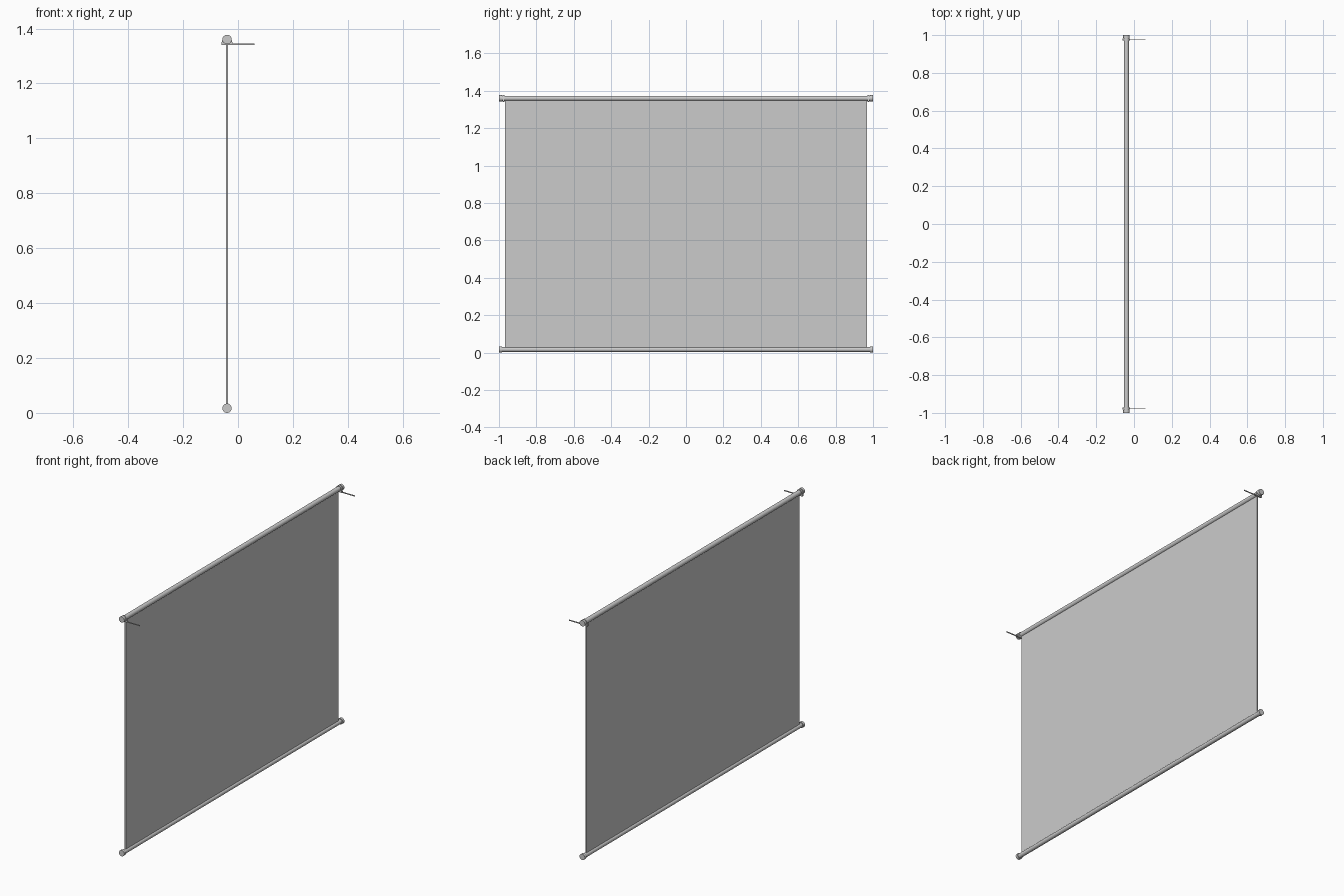
import bpy, bmesh, math
from mathutils import Matrix

if "Cube" in bpy.data.objects:
    bpy.data.objects.remove(bpy.data.objects["Cube"])

CX, TOP, BOT = -0.04, 1.36, 0.017


def finish(name, bm, smooth=False):
    bmesh.ops.recalc_face_normals(bm, faces=bm.faces)
    me = bpy.data.meshes.new(name)
    bm.to_mesh(me)
    bm.free()
    ob = bpy.data.objects.new(name, me)
    bpy.context.collection.objects.link(ob)
    if smooth:
        bpy.context.view_layer.objects.active = ob
        ob.select_set(True)
        bpy.ops.object.shade_smooth_by_angle(angle=math.radians(35))
        ob.select_set(False)
    return ob


def box(name, x0, x1, y0, y1, z0, z1):
    bm = bmesh.new()
    m = Matrix.Translation(((x0 + x1) / 2, (y0 + y1) / 2, (z0 + z1) / 2))
    m = m @ Matrix.Diagonal((x1 - x0, y1 - y0, z1 - z0, 1))
    bmesh.ops.create_cube(bm, size=1, matrix=m)
    return finish(name, bm)


def rod(name, r, y0, y1, z):
    bm = bmesh.new()
    m = Matrix.Translation((CX, (y0 + y1) / 2, z)) @ Matrix.Rotation(math.pi / 2, 4, 'X')
    bmesh.ops.create_cone(bm, cap_ends=True, segments=32, radius1=r, radius2=r,
                          depth=abs(y1 - y0), matrix=m)
    return finish(name, bm, True)


def arch_clip(name, y0, y1):
    # Arch over the tube with splayed feet
    bm = bmesh.new()
    pts = [(-0.02, -0.019), (-0.02, -0.013)]
    pts += [(-0.0165 * math.cos(a), 0.0165 * math.sin(a))
            for a in (math.pi * i / 12 for i in range(13))]
    pts += [(0.02, -0.013), (0.02, -0.019)]
    face = bm.faces.new([bm.verts.new((CX + x, y0, TOP + z)) for x, z in pts])
    ext = bmesh.ops.extrude_face_region(bm, geom=[face])
    # keep the starting face so the clip is closed
    new = [v for v in ext["geom"] if isinstance(v, bmesh.types.BMVert)]
    bmesh.ops.translate(bm, verts=new, vec=(0, y1 - y0, 0))
    return finish(name, bm, True)


# Fabric sheet
box("screen_sheet", CX - 0.0035, CX + 0.0035, -0.967, 0.967, BOT, TOP)

# Rollers
rod("top_tube", 0.0135, -0.99, 0.99, TOP)
rod("bottom_tube", 0.0125, -0.99, 0.99, BOT)

# End caps, clips and hanging arms on both ends
for s, side in ((-1, "front"), (1, "back")):
    rod(f"top_cap_{side}", 0.017, s * 0.985, s * 1.0, TOP)
    rod(f"bottom_cap_{side}", 0.017, s * 0.985, s * 1.0, BOT)
    arch_clip(f"tube_clip_{side}", s * 0.971, s * 0.981)
    box(f"wall_arm_{side}", -0.06, 0.06, s * 0.976 - 0.002, s * 0.976 + 0.002,
        1.3405, 1.3455)
